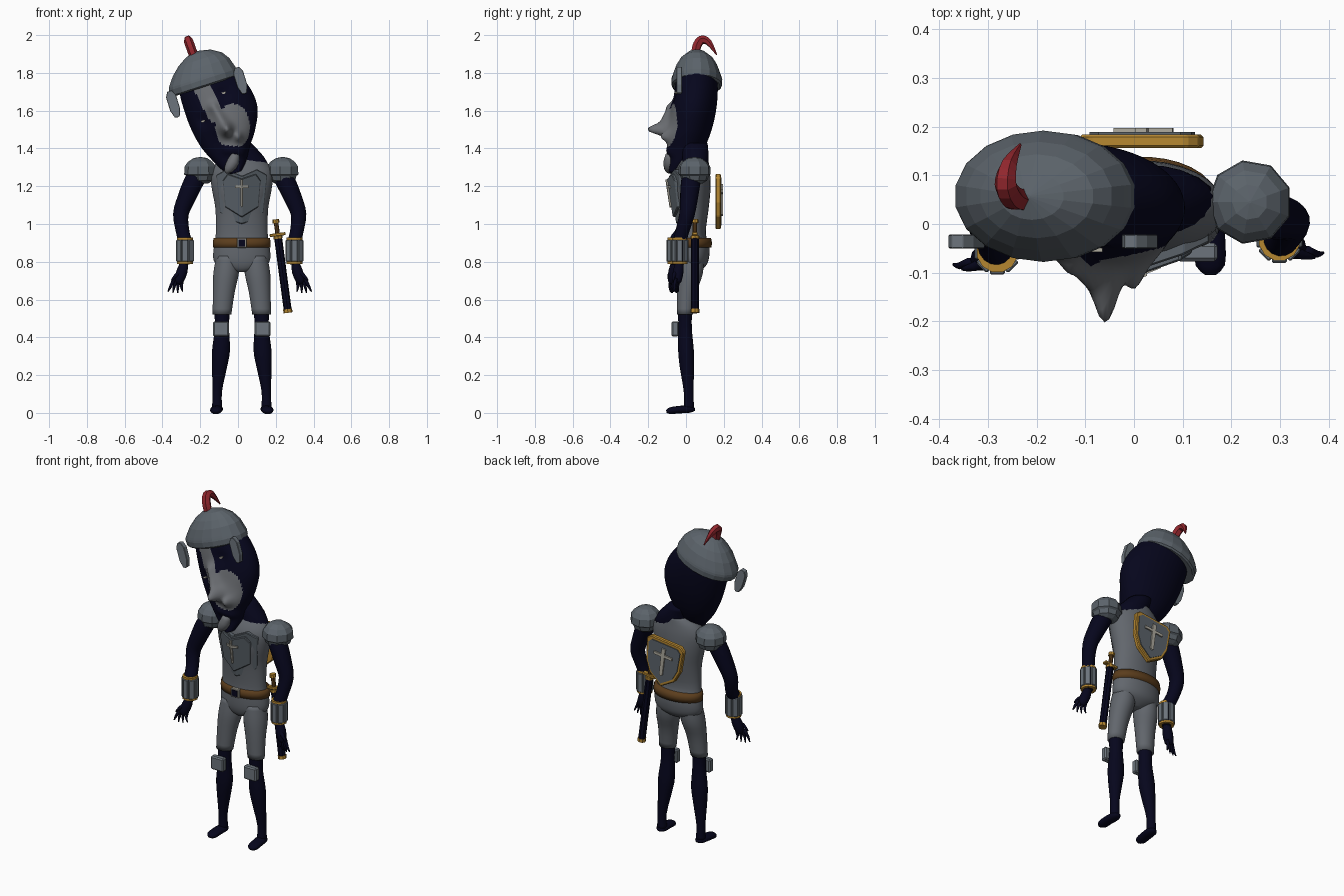
import bpy, bmesh, math
from mathutils import Vector, Matrix
from mathutils.geometry import intersect_point_line

cube = bpy.data.objects.get("Cube")
if cube:
    bpy.data.objects.remove(cube)

COLOURS = {
    "navy cloth": (.0018, .0018, .012), "grey cloth": (.122, .134, .152),
    "steel": (.105, .125, .145), "pale steel": (.15, .175, .2),
    "skin": (.15, .158, .172), "gold": (.46, .24, .03), "red": (.29, .02, .027),
    "brown leather": (.105, .047, .012), "ivory": (.42, .40, .34)}
MATS = {}
for label, rgb in COLOURS.items():
    m = bpy.data.materials.new(label)
    m.use_nodes = True
    m.diffuse_color = (*rgb, 1)
    m.node_tree.nodes["Principled BSDF"].inputs["Base Color"].default_value = (*rgb, 1)
    MATS[label] = m


def finish(bm, name, mat, smooth=False, loc=(0, 0, 0), tilt=0):
    bmesh.ops.recalc_face_normals(bm, faces=bm.faces)
    mesh = bpy.data.meshes.new(name)
    bm.to_mesh(mesh)
    bm.free()
    ob = bpy.data.objects.new(name, mesh)
    bpy.context.collection.objects.link(ob)
    ob.location, ob.rotation_euler = loc, (0, tilt, 0)
    mesh.materials.append(MATS[mat])
    for p in mesh.polygons:
        p.use_smooth = smooth
    return ob


def skin_rings(bm, rings):
    rows = [[bm.verts.new(p) for p in ring] for ring in rings]
    n = len(rows[0])
    for a, b in zip(rows, rows[1:]):
        for i in range(n):
            bm.faces.new((a[i], a[(i + 1) % n], b[(i + 1) % n], b[i]))
    bm.faces.new(rows[0])
    bm.faces.new(rows[-1])


def refine(rings, steps):
    """Smooth in-between rings."""
    out = []
    for i in range(len(rings) - 1):
        p = [Vector(rings[max(0, min(j, len(rings) - 1))]) for j in range(i - 1, i + 3)]
        for k in range(steps):
            t = k / steps
            out.append(p[1] + .5 * t * (p[2] - p[0] + t * (2 * p[0] - 5 * p[1] + 4 * p[2] - p[3]
                       + t * (3 * (p[1] - p[2]) + p[3] - p[0]))))
    return out + [Vector(rings[-1])]


def loft(name, rings, mat, n=20, steps=3, smooth=True, loc=(0, 0, 0), tilt=0):
    """Rings are centre x, y, z and half widths in x and y."""
    bm = bmesh.new()
    turn = [math.tau * (i + .5) / n for i in range(n)]
    skin_rings(bm, [[(x + rx * math.cos(a), y + ry * math.sin(a), z) for a in turn]
                    for x, y, z, rx, ry in refine(rings, steps)])
    return finish(bm, name, mat, smooth, loc, tilt)


def tube(name, pts, mat, n=8, steps=2, smooth=True, flat=1):
    """Points are x, y, z, radius; flat squashes the section upright."""
    pts = refine(pts, steps)
    bm = bmesh.new()
    rings, up = [], None
    for i, p in enumerate(pts):
        d = (pts[min(i + 1, len(pts) - 1)] - pts[max(i - 1, 0)]).to_3d()
        up = up or Vector((0, 0, 1) if abs(d.z) < abs(d.y) else (0, 1, .1))
        side = d.cross(up).normalized()
        up = side.cross(d).normalized()
        rings.append([p.to_3d() + p.w * (side * math.cos(a) + up * math.sin(a) * flat)
                      for a in (math.tau * j / n for j in range(n))])
    skin_rings(bm, rings)
    return finish(bm, name, mat, smooth)


def prism(name, outline, y0, y1, mat, loc=(0, 0, 0), tilt=0, bevel=0, fold=0, lean=0):
    """Mirrored half outline in x and z, optionally creased down the middle."""
    bm = bmesh.new()
    for s in (-1, 1):
        skin_rings(bm, [[(s * x, y + fold * x - lean * z, z) for x, z in outline] for y in (y0, y1)])
    bmesh.ops.remove_doubles(bm, verts=bm.verts, dist=1e-4)
    bmesh.ops.delete(bm, geom=[f for f in bm.faces if all(abs(v.co.x) < 1e-4 for v in f.verts)],
                     context='FACES')
    ob = finish(bm, name, mat, False, loc, tilt)
    if bevel:
        mod = ob.modifiers.new("edge", 'BEVEL')
        mod.width, mod.segments, mod.limit_method = bevel, 1, 'ANGLE'
    return ob


def box(name, size, mat, loc, tilt=0, bevel=0):
    w, d, h = (v / 2 for v in size)
    return prism(name, [(0, -h), (w, -h), (w, h), (0, h)], -d, d, mat, loc, tilt, bevel)


CX, TILT = .02, -.30

# Torso and neck
torso = [(.745, .03, -.015, .06), (.76, .085, -.03, .085), (.785, .135, -.04, .11), (.82, .152, -.045, .122),
         (.88, .148, -.045, .125), (.95, .138, -.04, .105), (1.08, .14, -.05, .12), (1.18, .158, -.065, .13),
         (1.27, .165, -.06, .128), (1.33, .13, -.03, .12), (1.365, .075, 0, .115)]
loft("torso", [(CX, (a + b) / 2, z, rx, (b - a) / 2) for z, rx, a, b in torso], "grey cloth", 32)
loft("neck", [(.05, .045, 1.30, .12, .07), (.045, .05, 1.36, .09, .07),
              (.0, .045, 1.43, .07, .07)], "navy cloth")

# Hooded head: centre x, height along the tilt, half width, front y, back y
head_rows = [(0, -.03, .03, -.09, -.02), (0, .01, .068, -.088, .03), (.003, .08, .108, -.085, .08),
             (.014, .16, .152, -.082, .12), (.026, .26, .184, -.08, .15), (.022, .36, .186, -.072, .165),
             (.006, .46, .165, -.055, .167), (0, .52, .13, -.04, .15)]
head = loft("head", [(x, (a + b) / 2, t, r, (b - a) / 2) for x, t, r, a, b in head_rows],
            "navy cloth", 110, 9)
head.data.transform(Matrix.Translation((-.02, 0, 1.3)) @ Matrix.Rotation(TILT, 4, 'Y'))
head.data.materials.append(MATS["skin"])


def reach(p, a, b):
    """Distance in the face plane to a stroke."""
    q, a, b = Vector((p.x, 0, p.z)), Vector((a[0], 0, a[1])), Vector((b[0], 0, b[1]))
    t = max(0, min(1, intersect_point_line(q, a, b)[1]))
    return (q - a.lerp(b, t)).length


def bump(p, a, b, width):
    return math.exp(-(reach(p, a, b) / width) ** 2)


for v in head.data.vertices:
    p = v.co
    if p.y < .02:
        k = min(1, (.02 - p.y) / .06)
        p.y -= k * (.03 * bump(p, (-.09, 1.52), (.0, 1.46), .06)
                    + .03 * bump(p, (-.13, 1.62), (-.06, 1.5), .026)
                    + .062 * bump(p, (-.06, 1.505), (-.055, 1.495), .027)
                    + .028 * bump(p, (0, 1.47), (.002, 1.46), .02)
                    + .015 * bump(p, (-.06, 1.39), (.02, 1.38), .025)
                    - .015 * bump(p, (-.08, 1.69), (-.07, 1.69), .04)
                    - .015 * bump(p, (-.185, 1.55), (-.18, 1.54), .03))
for f in head.data.polygons:
    c = f.center
    if c.y < .0:
        cheek = ((c.x + .028) / .092) ** 2 + ((c.z - 1.515) / .12) ** 2 < 1
        brow = reach(c, (-.21, 1.76), (-.12, 1.58)) < .043
        beard = reach(c, (-.09, 1.40), (.04, 1.39)) < .018
        f.material_index = int((cheek or brow) and not beard)
tube("goatee", [(-.015, -.085, 1.37, .022), (-.025, -.087, 1.33, .032),
                (-.05, -.09, 1.29, .025), (-.065, -.09, 1.27, .006)], "skin", 12)
for side, x, z in (("left", -.075, 1.695), ("right", -.185, 1.545)):
    y = min(v.co.y for v in head.data.vertices if abs(v.co.x - x) < .012 and abs(v.co.z - z) < .012)
    prism(side + "_eye", [(0, -.007), (.009, -.004), (.012, .003), (0, .005)], -.004, .004, "ivory",
          (x, y - .002, z), TILT)

# Helmet, its cheek plates and plume
cap = [(0, -.05, .92), (0, -.042, .99), (0, -.012, 1), (0, .0, .98), (.002, .012, .95), (.012, .055, .83),
       (.02, .095, .64), (.02, .128, .36), (.015, .142, .03)]
loft("helmet", [(x, 0, z, .192 * r, .135 * r) for x, z, r in cap], "steel", 18, 1, False,
     (-.19, .057, 1.775), -.31)
for side, x, z in (("left", .014, 1.76), ("right", -.342, 1.635)):
    prism(side + "_cheek_plate", [(0, -.075), (.014, -.07), (.027, -.03), (.027, .045), (.012, .072), (0, .072)],
          -.014, .014, "pale steel", (x, -.036, z), TILT, .002)
tube("plume", [(-.232, .05, 1.885, .024), (-.25, .055, 1.935, .025), (-.264, .08, 1.974, .024),
               (-.258, .12, 1.962, .018), (-.234, .163, 1.895, .003)], "red", 6, 3, False)

# Breastplate with cross
loc = (CX, -.083, 1.2)
prism("breastplate", [(0, .055), (.08, .09), (.135, .06), (.115, -.14), (.07, -.18), (0, -.2)],
      .0, .035, "steel", loc, 0, .004, .4, .15)
prism("breastplate_panel", [(0, .04), (.075, .065), (.1, .03), (.088, -.11), (0, -.165)],
      -.013, .02, "steel", loc, 0, .004, .4, .15)
CROSS = [(0, .035), (.007, .035), (.007, .004), (.036, .004), (.036, -.01), (.007, -.01),
         (.006, -.105), (0, -.112)]
prism("breast_cross", CROSS, -.021, -.012, "ivory", loc, 0, 0, .4, .15)

# Belt
loft("belt", [(CX, .043, .875, .153, .092), (CX, .044, .9, .154, .094),
              (CX, .044, .925, .15, .089)], "brown leather", 32, 1)
box("buckle_frame", (.052, .02, .052), "ivory", (CX, -.05, .9), 0, .003)
box("buckle_centre", (.036, .008, .036), "navy cloth", (CX, -.06, .9))

# Shield on the back
SHIELD = [(0, .135), (.1, .135), (.124, .112), (.116, -.02), (.085, -.09), (0, -.15)]
spot = (.025, .17, 1.12)
prism("shield_rim", SHIELD, -.014, .014, "gold", spot, -.12, .005)
prism("shield_panel", [(x * .85, z * .86) for x, z in SHIELD], .01, .019, "steel", spot, -.12)
prism("shield_cross", [(x * 1.7, z * 1.15 + .05) for x, z in CROSS], .018, .027, "ivory", spot, -.12)


# Sheathed sword
def along(t):
    return (.20 + .065 * t, .047, 1.02 - .49 * t)


for part, a, b, r, mat in (("scabbard", .17, .97, .021, "navy cloth"), ("grip", 0, .18, .012, "brown leather"),
                           ("pommel", -.01, .03, .018, "gold"), ("tip", .96, 1, .024, "gold"),
                           ("throat", .17, .2, .024, "gold")):
    tube("sword_" + part, [(*along(a), r), (*along(b), r)], mat, 8, 1, False)
box("sword_guard", (.085, .028, .016), "gold", along(.155), -.13, .003)

for s, side in ((1, "left_"), (-1, "right_")):
    def X(d):
        return CX + s * d

    # Legs
    loft(side + "trouser_leg", [(X(.075), .03, .83, .06, .065), (X(.083), .022, .74, .068, .068),
                                (X(.095), .005, .64, .058, .053), (X(.105), -.005, .52, .05, .043)],
         "grey cloth", 24)
    loft(side + "lower_leg", [(X(.105), -.005, .55, .042, .038), (X(.105), -.005, .45, .038, .036),
                              (X(.11), .0, .33, .048, .042), (X(.118), .005, .24, .04, .038),
                              (X(.13), .014, .11, .025, .026), (X(.13), .015, .02, .028, .028)], "navy cloth")
    tube(side + "foot", [(X(.128), .047, .018, .012), (X(.13), .02, .02, .032), (X(.135), -.04, .017, .033),
                         (X(.137), -.085, .011, .03), (X(.137), -.104, .008, .012)], "navy cloth", 12, 2, True, .6)
    box(side + "knee_pad", (.084, .038, .08), "pale steel", (X(.11), -.058, .445), 0, .007)

    # Shoulder guards
    dome = [(-.07, .5), (-.055, .78), (-.03, .88), (-.022, 1), (.02, .97), (.045, .76), (.064, .42), (.07, .03)]
    loft(side + "shoulder_guard", [(X(.218), .045, 1.285 + z, .087 * r, .087 * r) for z, r in dome],
         "steel", 9, 1, False)

    # Arms
    def A(d):
        return .009 + s * d
    wy = -.045 + s * .012
    tube(side + "arm", [(A(.20), .04, 1.3, .05), (A(.245), .025, 1.22, .052), (A(.285), .015, 1.13, .047),
                        (A(.312), .005, 1.05, .041), (A(.302), -.02, .96, .036), (A(.29), wy, .9, .037),
                        (A(.29), wy, .81, .036), (A(.29), wy, .785, .022)], "navy cloth", 16, 3)
    for z in (.795, .922):
        loft(side + "bracer_ring", [(A(.29), wy, z + h, .043, .043) for h in (-.006, .006)], "gold", 12, 1, False)
    for i in range(8):
        a = math.tau * i / 8
        slat = box(side + "bracer_slat", (.031, .012, .114), "pale steel",
                   (A(.29) + .041 * math.cos(a), wy + .041 * math.sin(a), .858), 0, .003)
        slat.rotation_euler.z = a + math.pi / 2

    # Hands
    tube(side + "palm", [(A(.292), wy, .80, .02), (A(.305), wy - .008, .75, .029),
                         (A(.322), wy - .015, .70, .025), (A(.328), wy - .015, .685, .012)], "navy cloth", 10)
    for i in range(4):
        o = i - 1.5
        x, y = A(.325 + o * .014), wy - .012 - o * .006
        tube(side + "finger", [(x, y, .71, .010), (x + s * (.012 + o * .005), y - .008, .67, .008),
                               (x + s * (.016 + o * .012), y - .005, .63 + abs(o) * .008, .003)], "navy cloth", 6)
    tube(side + "thumb", [(A(.30), wy - .012, .755, .013), (A(.335), wy - .03, .73, .011),
                          (A(.362), wy - .035, .70, .004)], "navy cloth", 6)
